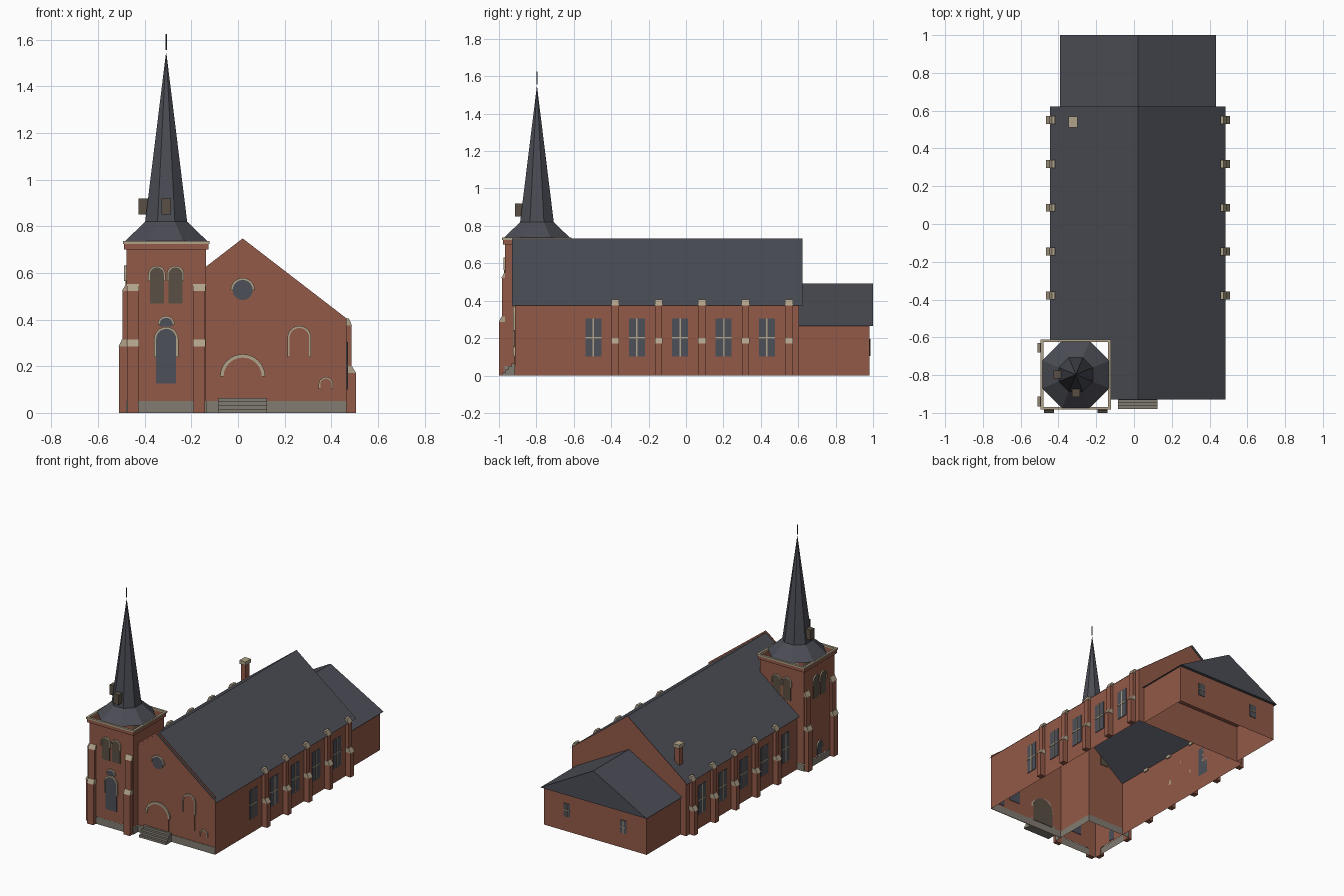
import bpy, bmesh
from math import cos, sin, pi
from mathutils import Vector

old = bpy.data.objects.get("Cube")
if old:
    bpy.data.objects.remove(old)


def material(name, rgb):
    m = bpy.data.materials.new(name)
    m.use_nodes = True
    m.diffuse_color = (*rgb, 1)
    m.node_tree.nodes["Principled BSDF"].inputs["Base Color"].default_value = (*rgb, 1)
    return m


BRICK = material("red brick", (0.29, 0.1, 0.065))
SLATE = material("dark slate", (0.07, 0.073, 0.09))
GLASS = material("grey glass", (0.075, 0.08, 0.1))
STONE = material("tan stone", (0.43, 0.36, 0.25))
PLINTH = material("grey plinth", (0.22, 0.2, 0.165))
LOUVRE = material("brown louvre", (0.1, 0.08, 0.058))


def loft(name, rings, mat, caps=False, join=False):
    """Quads between successive rings, with optional end caps or closed section."""
    bm = bmesh.new()
    vs = [[bm.verts.new(p) for p in r] for r in rings]
    n = len(rings[0])
    if join:
        vs.append(vs[0])
    for a, b in zip(vs, vs[1:]):
        for i in range(n):
            j = (i + 1) % n
            bm.faces.new((a[i], a[j], b[j], b[i]))
    if caps:
        bm.faces.new(vs[0])
        bm.faces.new(vs[-1])
    bmesh.ops.recalc_face_normals(bm, faces=bm.faces)
    return finish(name, bm, mat)


def finish(name, bm, mat):
    me = bpy.data.meshes.new(name)
    bm.to_mesh(me)
    bm.free()
    me.materials.append(mat)
    ob = bpy.data.objects.new(name, me)
    bpy.context.scene.collection.objects.link(ob)
    return ob


def sheet(name, mat, *polys):
    bm = bmesh.new()
    for poly in polys:
        bm.faces.new([bm.verts.new(p) for p in poly])
    return finish(name, bm, mat)


def rect(x0, x1, y0, y1, z):
    return [(x0, y0, z), (x1, y0, z), (x1, y1, z), (x0, y1, z)]


def box(name, mat, x0, x1, y0, y1, z0, z1):
    return loft(name, [rect(x0, x1, y0, y1, z) for z in (z0, z1)], mat, caps=True)


class Wall:
    """Places parts on a wall: u along it, d out from it, z up."""

    def __init__(self, origin, tangent, normal):
        self.o, self.t, self.n = Vector((*origin, 0)), Vector((*tangent, 0)), Vector((*normal, 0))

    def at(self, u, d, z):
        return self.o + self.t * u + self.n * d + Vector((0, 0, z))

    def plate(self, name, mat, outline, d0=0, d1=0.004):
        return loft(name, [[self.at(u, d, z) for u, z in outline] for d in (d0, d1)], mat, caps=True)

    def bar(self, name, mat, u, z, w, h, d0=0, d1=0.004):
        self.plate(name, mat, [(u - w, z - h), (u + w, z - h), (u + w, z + h), (u - w, z + h)], d0, d1)

    def profile(self, name, mat, u, half, outline):
        loft(name, [[self.at(u + s * half, d, z) for d, z in outline] for s in (-1, 1)], mat, caps=True)

    def arch(self, name, mat, u, z0, spring, r, trim, leg, back=None):
        """Arched panel with a stone hood running down to height leg."""
        def arc(rad):
            return [(u + rad * cos(pi * i / 12), spring + rad * sin(pi * i / 12)) for i in range(13)]
        pane = [(u - r, z0), (u + r, z0)] + arc(r)
        self.plate(name, mat, pane)
        if back:
            self.plate(name + "_inside", back, pane, -0.004, -0.001)
        inner, outer = arc(r), arc(r + trim)
        if leg < spring:
            inner = [(u + r, leg)] + inner + [(u - r, leg)]
            outer = [(u + r + trim, leg)] + outer + [(u - r - trim, leg)]
        self.plate(name + "_hood", STONE, inner + outer[::-1], 0, 0.009)

    def buttress(self, name, u, half, d1, z1, d2, z2, seat=0):
        h = 0.03
        self.profile(name, BRICK, u, half, [(0, 0), (d1, 0), (d1, z1), (d2, z1 + h), (d2, z2), (0, z2)])
        self.profile(name + "_lower_cap", STONE, u, half + 0.002,
                     [(0, z1), (d1 + 0.002, z1), (d2 + 0.002, z1 + h), (0, z1 + h)])
        self.profile(name + "_upper_cap", STONE, u, half + 0.002,
                     [(-seat, z2), (d2 + 0.002, z2), (seat + 0.002, z2 + h), (-seat, z2 + h)])


# Main dimensions
MID, HALF, EAVE = 0.02, 0.445, 0.465
RIDGE, SLOPE = 0.733, 0.77
FRONT, BACK = -0.915, 0.605
TX, TY, TH = -0.308, -0.797, 0.171
T_RIGHT, T_BACK = TX + TH, TY + TH
L, R = MID - HALF, MID + HALF


def roof_z(x, lift=0):
    return RIDGE + lift - SLOPE * abs(x - MID)


# Nave walls, open underneath
sheet("front_gable", BRICK, [(x, FRONT, z) for x, z in (
    (T_RIGHT, 0), (R, 0), (R, roof_z(R, 0.015)), (MID, RIDGE + 0.015), (T_RIGHT, roof_z(T_RIGHT, 0.015)))])
sheet("back_gable", BRICK, [(x, BACK, z) for x, z in (
    (R, 0), (L, 0), (L, roof_z(L)), (MID, RIDGE), (R, roof_z(R)))])
for name, x, y0 in (("right_wall", R, FRONT), ("left_wall", L, T_BACK)):
    sheet(name, BRICK, [(x, y0, 0), (x, BACK, 0), (x, BACK, roof_z(x)), (x, y0, roof_z(x))])


# Nave roof, notched round the tower
def on_roof(*pts):
    return [(x, y, roof_z(x)) for x, y in pts]


RE, LE, Y0, Y1 = MID + EAVE, MID - EAVE, -0.93, 0.622
sheet("nave_roof", SLATE,
      on_roof((MID, Y0), (RE, Y0), (RE, Y1), (MID, Y1)),
      on_roof((T_RIGHT, Y0), (MID, Y0), (MID, Y1), (T_RIGHT, Y1)),
      on_roof((LE, T_BACK), (T_RIGHT, T_BACK), (T_RIGHT, Y1), (LE, Y1)))

# Rear annex
AX0, AX1, AZ = -0.38, 0.42, 0.265
loft("annex_walls", [rect(AX0, AX1, BACK, 0.98, z) for z in (0, AZ)], BRICK)
sheet("annex_ceiling", BRICK, rect(AX0, AX1, BACK, 0.98, AZ - 0.002))
loft("annex_roof", [[(-0.393, y, AZ), (0.433, y, AZ), (MID, y, 0.492)] for y in (BACK, 1.0)], SLATE, caps=True)

# Side windows and buttresses
for side, x, s in (("right", R, 1), ("left", L, -1)):
    wall = Wall((x, 0), (0, 1), (s, 0))
    for i in range(5):
        u = -0.495 + 0.232 * i
        wall.bar(side + "_window", GLASS, u, 0.203, 0.043, 0.102)
        wall.bar(side + "_mullion", STONE, u, 0.203, 0.004, 0.102, 0, 0.007)
        wall.bar(side + "_transom", STONE, u, 0.203, 0.043, 0.004, 0, 0.007)
        wall.buttress(side + "_buttress", u + 0.117, 0.019, 0.04, 0.17, 0.022, 0.375, 0.008)

# Annex windows
rear = Wall((MID, 0.98), (1, 0), (0, 1))
for u in (-0.22, 0.22):
    rear.bar("annex_window", GLASS, u, 0.15, 0.025, 0.045)
    rear.bar("annex_mullion", STONE, u, 0.15, 0.003, 0.045, 0, 0.007)
    rear.bar("annex_transom", STONE, u, 0.15, 0.025, 0.003, 0, 0.007)

# Front gable details
face = Wall((0, FRONT), (1, 0), (0, -1))
face.bar("front_plinth", PLINTH, (T_RIGHT + R) / 2, 0.025, (R - T_RIGHT) / 2, 0.025, -0.001, 0.003)
face.arch("doorway", BRICK, MID, 0.05, 0.155, 0.082, 0.015, 0.155, LOUVRE)
face.arch("blind_lancet", BRICK, 0.263, 0.125, 0.322, 0.042, 0.009, 0.24, GLASS)
face.arch("small_niche", BRICK, 0.377, 0.06, 0.123, 0.024, 0.007, 0.105, GLASS)
ROSE_Z, ROSE_R = 0.527, 0.043
face.plate("round_window", GLASS, [(MID + ROSE_R * cos(pi * i / 12), ROSE_Z + ROSE_R * sin(pi * i / 12))
                                   for i in range(24)], -0.003)
face.arch("round_window_top", GLASS, MID, ROSE_Z - 0.001, ROSE_Z, ROSE_R, 0.009, ROSE_Z)
for i in range(4):
    box("entrance_step", PLINTH, -0.085, 0.125, -0.98 + 0.016 * i, FRONT, 0.016 * i, 0.016 * (i + 1))


# Tower shell
def square(h, z):
    return rect(TX - h, TX + h, TY - h, TY + h, z)


loft("tower_base", [square(TH + 0.002, 0), square(TH + 0.002, 0.05)], PLINTH)
loft("tower_walls", [square(TH, 0.05), square(TH, 0.7)], BRICK)
for name, mat, out, z0, z1 in (("corbel", BRICK, 0.181, 0.7, 0.725), ("cornice", STONE, 0.186, 0.725, 0.737)):
    loft("tower_" + name, [square(out, z0), square(out, z1), square(TH, z1), square(TH, z0)], mat, join=True)

# Tower windows and buttresses
t_front = Wall((TX, TY - TH), (1, 0), (0, -1))
t_left = Wall((TX - TH, TY), (0, 1), (-1, 0))
t_back = Wall((TX, TY + TH), (1, 0), (0, 1))
for wall in (t_front, t_left, t_back):
    for u in (-0.04, 0.04):
        wall.arch("belfry_opening", LOUVRE, u, 0.47, 0.594, 0.03, 0.007, 0.565, LOUVRE)
for wall in (t_front, t_left):
    for u in (-0.142, 0.142):
        wall.buttress("tower_buttress", u, 0.024, 0.031, 0.285, 0.017, 0.522)
t_front.arch("upper_light", GLASS, 0, 0.37, 0.38, 0.028, 0.008, 0.38)
t_front.arch("tower_lancet", GLASS, 0, 0.125, 0.317, 0.043, 0.009, 0.24, GLASS)
t_left.arch("low_window", GLASS, 0, 0.06, 0.123, 0.024, 0.007, 0.105, GLASS)


# Flared eight-sided spire with rod and dormers
def octagon(apothem, z):
    r = apothem / cos(pi / 8)
    return [(TX + r * cos(pi * (i + 0.5) / 4), TY + r * sin(pi * (i + 0.5) / 4), z) for i in range(8)]


loft("spire", [octagon(0.178, 0.735), octagon(0.09, 0.82), octagon(0.001, 1.542)], SLATE)
loft("spire_rod", [octagon(0.003, 1.556), octagon(0.003, 1.625)], SLATE, caps=True)
box("front_dormer", LOUVRE, TX - 0.021, TX + 0.021, TY - 0.118, TY - 0.07, 0.85, 0.92)
box("left_dormer", LOUVRE, TX - 0.118, TX - 0.07, TY - 0.021, TY + 0.021, 0.85, 0.92)

# Chimney
box("chimney_stack", BRICK, -0.34, -0.304, 0.52, 0.56, 0.43, 0.58)
box("chimney_cap", STONE, -0.347, -0.298, 0.511, 0.57, 0.58, 0.605)
